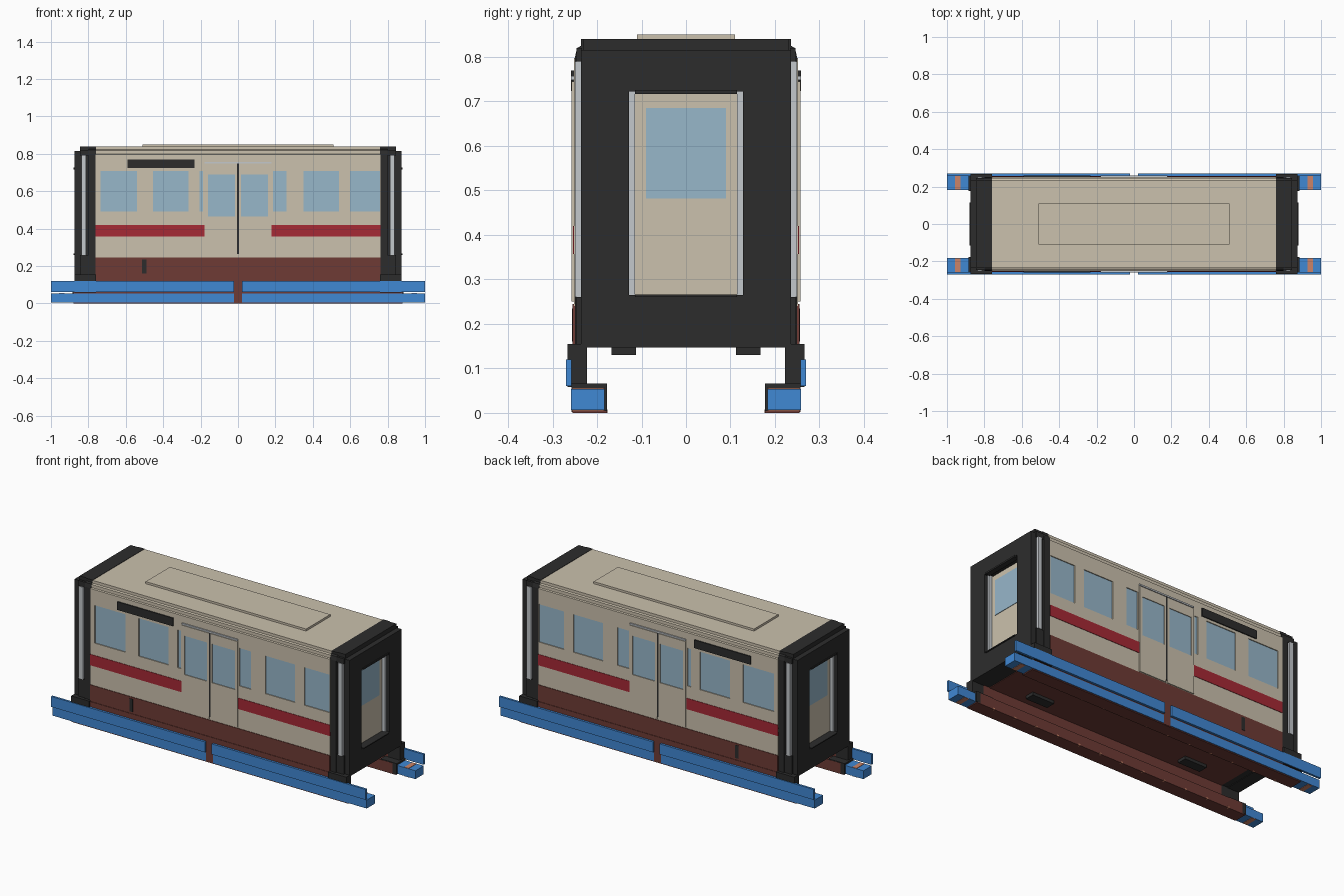
import bpy, bmesh, math

if "Cube" in bpy.data.objects:
    bpy.data.objects.remove(bpy.data.objects["Cube"])


def material(name, hex_code):
    m = bpy.data.materials.new(name)
    rgb = [int(hex_code[i:i + 2], 16) / 255 for i in (0, 2, 4)]
    lin = [c / 12.92 if c <= 0.04045 else ((c + 0.055) / 1.055) ** 2.4 for c in rgb]
    m.diffuse_color = (*lin, 1)
    m.use_nodes = True
    m.node_tree.nodes["Principled BSDF"].inputs["Base Color"].default_value = m.diffuse_color
    return m


BEIGE = material("beige paint", "CBC1AD")
BROWN = material("brown paint", "6E3B35")
RED = material("red stripe", "A62935")
BLUE = material("blue rail", "4088D4")
DARK = material("dark rubber", "2C2C2C")
GLASS = material("window glass", "97B7CA")
SILVER = material("silver metal", "C4C8CC")
COPPER = material("copper contact", "CC8468")


def build(name, bm, mat):
    bmesh.ops.recalc_face_normals(bm, faces=bm.faces)
    me = bpy.data.meshes.new(name)
    bm.to_mesh(me)
    bm.free()
    me.materials.append(mat)
    ob = bpy.data.objects.new(name, me)
    bpy.context.collection.objects.link(ob)
    return ob


def boxes(name, mat, *ranges):
    """One object from boxes given as (x0, x1, y0, y1, z0, z1)."""
    bm = bmesh.new()
    for x0, x1, y0, y1, z0, z1 in ranges:
        vs = bmesh.ops.create_cube(bm, size=1)["verts"]
        for v in vs:
            v.co.x = (x0 + x1) / 2 + v.co.x * (x1 - x0)
            v.co.y = (y0 + y1) / 2 + v.co.y * (y1 - y0)
            v.co.z = (z0 + z1) / 2 + v.co.z * (z1 - z0)
    return build(name, bm, mat)


def side(s, x0, x1, y0, y1, z0, z1):
    """Box range moved to the front (s=-1) or back (s=1)."""
    a, b = sorted((s * y0, s * y1))
    return (x0, x1, a, b, z0, z1)


def prism(name, mat, half_profile, x0, x1):
    """Extrude a mirrored (y, z) profile along x."""
    pts = half_profile + [(-y, z) for y, z in reversed(half_profile)]
    bm = bmesh.new()
    f = bm.faces.new([bm.verts.new((x0, y, z)) for y, z in pts])
    g = bmesh.ops.extrude_face_region(bm, geom=[f])["geom"]
    bmesh.ops.translate(bm, vec=(x1 - x0, 0, 0),
                        verts=[v for v in g if isinstance(v, bmesh.types.BMVert)])
    return build(name, bm, mat)


# Car body with stepped roof edge
body = prism("car_body", BEIGE, [(0.252, 0.24), (0.252, 0.797), (0.244, 0.80),
                                 (0.244, 0.818), (0.235, 0.822), (0.235, 0.838)],
             -0.762, 0.762)
boxes("roof_panel", BEIGE, (-0.51, 0.51, -0.11, 0.11, 0.83, 0.85))
boxes("floor_skirt", BROWN, (-0.762, 0.762, -0.255, 0.255, 0.147, 0.245))

# Side windows sunk into the body
windows = [(-0.735, -0.54), (-0.455, -0.265), (-0.207, -0.186),
           (0.186, 0.26), (0.35, 0.54), (0.60, 0.759)]
cutter = boxes("window_cutter", GLASS, *[side(s, a, b, 0.244, 0.3, 0.49, 0.708)
                                         for s in (-1, 1) for a, b in windows])
cutter.hide_render = True
cutter.hide_viewport = True
mod = body.modifiers.new("window_openings", "BOOLEAN")
mod.operation, mod.solver, mod.object = "DIFFERENCE", "EXACT", cutter

for s, tag in ((-1, "front"), (1, "back")):
    boxes(tag + "_window_panes", GLASS,
          *[side(s, a, b, 0.243, 0.247, 0.49, 0.708) for a, b in windows])
    boxes(tag + "_red_stripe", RED, side(s, -0.762, -0.18, 0.25, 0.2545, 0.357, 0.42),
          side(s, 0.175, 0.762, 0.25, 0.2545, 0.357, 0.42))
    boxes(tag + "_sign", DARK, side(s, -0.59, -0.233, 0.25, 0.258, 0.723, 0.77))

    # Sliding doors, each leaf framed around its pane
    leaves, panes = [], []
    for d in (-1, 1):
        def leaf(a, b, z0, z1):
            p, q = sorted((d * a, d * b))
            return side(s, p, q, 0.25, 0.2575, z0, z1)
        leaves += [leaf(0.005, 0.016, 0.25, 0.745), leaf(0.16, 0.178, 0.25, 0.745),
                   leaf(0.016, 0.16, 0.25, 0.465), leaf(0.016, 0.16, 0.688, 0.745)]
        p, q = sorted((d * 0.016, d * 0.16))
        panes.append(side(s, p, q, 0.25, 0.2535, 0.465, 0.688))
    boxes(tag + "_doors", BEIGE, *leaves)
    boxes(tag + "_door_panes", GLASS, *panes)
    boxes(tag + "_door_seal", DARK, side(s, -0.005, 0.005, 0.25, 0.2565, 0.265, 0.75))
    boxes(tag + "_door_header", SILVER, side(s, -0.178, 0.178, 0.25, 0.2585, 0.748, 0.757))
    boxes(tag + "_skirt_latch", DARK, side(s, -0.512, -0.49, 0.25, 0.2565, 0.16, 0.235))

    # Lower sill beam and track on each side
    boxes(tag + "_sill_beam", BROWN, side(s, -0.80, 0.80, 0.222, 0.2575, 0.05, 0.15),
          side(s, -0.88, 0.88, 0.178, 0.183, 0.0, 0.062),
          side(s, -0.88, 0.88, 0.183, 0.255, 0.0, 0.006),
          side(s, -0.88, 0.88, 0.183, 0.2575, 0.054, 0.062),
          side(s, -0.025, 0.025, 0.183, 0.2575, 0.002, 0.06))
    rails, plates, contacts = [], [], []
    for d in (-1, 1):
        p, q = sorted((d * 0.022, d))
        rails.append(side(s, p, q, 0.183, 0.259, 0.006, 0.054))
        plates.append(side(s, p, q, 0.2575, 0.27, 0.06, 0.12))
        contacts.append(side(s, d * 0.942 - 0.014, d * 0.942 + 0.014, 0.184, 0.256, 0.004, 0.056))
    boxes(tag + "_rails", BLUE, *rails)
    boxes(tag + "_rail_plates", BLUE, *plates)
    boxes(tag + "_rail_contacts", COPPER, *contacts)
    boxes(tag + "_track_clips", COPPER,
          *[side(s, x - 0.006, x + 0.006, 0.1765, 0.19, -0.0, 0.008)
            for x in [-0.77 + 0.14 * i for i in range(12)]])

# Pads under the floor
boxes("floor_pads", DARK, *[side(s, x - 0.07, x + 0.07, 0.112, 0.167, 0.13, 0.15)
                            for s in (-1, 1) for x in (-0.5, 0.5)])

# Dark ends with recessed doors, corner poles and feet
for d, tag in ((-1, "left"), (1, "right")):
    def end(x0, x1, y0, y1, z0, z1):
        p, q = sorted((d * x0, d * x1))
        return (p, q, y0, y1, z0, z1)
    p, q = sorted((d * 0.76, d * 0.80))
    prism(tag + "_end_frame", DARK, [(0.25, 0.15), (0.25, 0.797), (0.245, 0.82),
                                     (0.236, 0.825), (0.236, 0.84)], p, q)
    wall = [end(0.80, 0.875, -0.236, 0.236, 0.147, 0.265),
            end(0.80, 0.875, -0.236, 0.236, 0.722, 0.815),
            end(0.80, 0.845, -0.232, 0.232, 0.815, 0.84)]
    jambs, poles, feet = [], [], []
    for s in (-1, 1):
        def both(x0, x1, y0, y1, z0, z1):
            a, b = sorted((s * y0, s * y1))
            return end(x0, x1, a, b, z0, z1)
        wall += [both(0.80, 0.875, 0.128, 0.236, 0.265, 0.722),
                 both(0.80, 0.845, 0.234, 0.246, 0.147, 0.26),
                 both(0.80, 0.845, 0.234, 0.246, 0.79, 0.82)]
        jambs.append(both(0.80, 0.855, 0.115, 0.129, 0.265, 0.722))
        poles.append(both(0.812, 0.838, 0.234, 0.25, 0.26, 0.79))
        feet += [both(0.76, 0.875, 0.222, 0.266, 0.058, 0.155),
                 both(0.78, 0.885, 0.179, 0.2575, 0.056, 0.066),
                 both(0.86, 0.885, 0.1775, 0.1835, 0.004, 0.066)]
    boxes(tag + "_end_wall", DARK, *wall)
    boxes(tag + "_door_jambs", SILVER, *jambs)
    boxes(tag + "_corner_poles", SILVER, *poles)
    boxes(tag + "_feet", DARK, *feet)
    boxes(tag + "_end_door", BEIGE, end(0.80, 0.835, -0.116, 0.116, 0.265, 0.717))
    boxes(tag + "_end_door_pane", GLASS, end(0.83, 0.838, -0.09, 0.09, 0.482, 0.685))
    boxes(tag + "_door_lintel", DARK, end(0.85, 0.88, -0.115, 0.115, 0.717, 0.726),
          end(0.85, 0.88, -0.115, 0.115, 0.26, 0.266))
